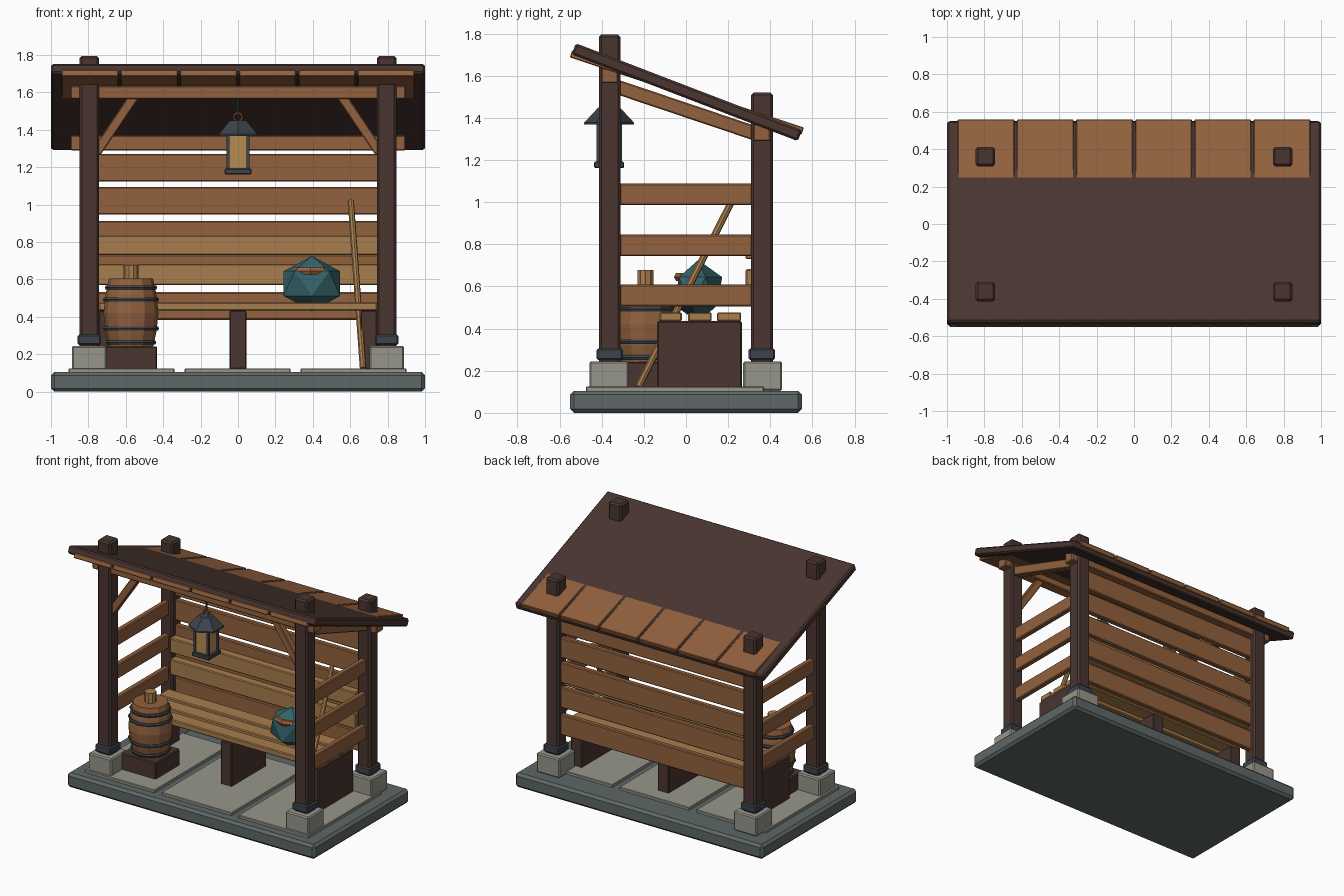
import bpy, bmesh, math
from mathutils import Vector, Matrix

if "Cube" in bpy.data.objects:
    bpy.data.objects.remove(bpy.data.objects["Cube"])


def mat(name, r, g, b):
    m = bpy.data.materials.new(name)
    m.diffuse_color = (r, g, b, 1)
    m.use_nodes = True
    m.node_tree.nodes["Principled BSDF"].inputs["Base Color"].default_value = m.diffuse_color
    return m


DARK = mat("dark wood", 0.068, 0.036, 0.030)
PLANK = mat("brown plank", 0.29, 0.120, 0.048)
TAN = mat("pale wood", 0.39, 0.205, 0.075)
SLATE = mat("slate base", 0.112, 0.138, 0.135)
STONE = mat("pale stone", 0.31, 0.305, 0.26)
IRON = mat("blue iron", 0.045, 0.056, 0.070)
GLASS = mat("lantern amber", 0.46, 0.26, 0.085)
TEAL = mat("teal cloth", 0.034, 0.125, 0.140)
STRAP = mat("orange leather", 0.34, 0.115, 0.040)


def finish(bm, name, m):
    bmesh.ops.recalc_face_normals(bm, faces=bm.faces)
    me = bpy.data.meshes.new(name)
    bm.to_mesh(me)
    bm.free()
    me.materials.append(m)
    ob = bpy.data.objects.new(name, me)
    bpy.context.collection.objects.link(ob)
    return ob


def box(name, c, s, m, bevel=0.006, rot=(0, 0, 0)):
    """Chamfered box from centre and size."""
    bm = bmesh.new()
    bmesh.ops.create_cube(bm, size=1)
    bmesh.ops.scale(bm, vec=s, verts=bm.verts)
    if bevel:
        bmesh.ops.bevel(bm, geom=bm.edges[:], offset=bevel, segments=1, affect='EDGES')
    ob = finish(bm, name, m)
    ob.location, ob.rotation_euler = c, rot
    return ob


def span(name, x, y, z, m, bevel=0.006):
    """Chamfered box from (min, max) pairs."""
    return box(name, [(a + b) / 2 for a, b in (x, y, z)],
               [b - a for a, b in (x, y, z)], m, bevel)


def lathe(name, c, profile, m, sides=12, turn=0.0):
    """Closed turned shape from (radius, z) pairs."""
    bm = bmesh.new()
    rings = []
    for r, z in profile:
        rings.append([bm.verts.new((r * math.cos(turn + 2 * math.pi * i / sides),
                                    r * math.sin(turn + 2 * math.pi * i / sides), z))
                      for i in range(sides)])
    for lo, hi in zip(rings, rings[1:]):
        for i in range(sides):
            j = (i + 1) % sides
            bm.faces.new((lo[i], lo[j], hi[j], hi[i]))
    bm.faces.new(rings[0])
    bm.faces.new(rings[-1])
    ob = finish(bm, name, m)
    ob.location = c
    return ob


def torus(name, c, major, minor, scale, m, rot=(0, 0, 0), n=10, k=6):
    bm = bmesh.new()
    v = [[bm.verts.new(((major + minor * math.cos(2 * math.pi * j / k)) * math.cos(2 * math.pi * i / n),
                        (major + minor * math.cos(2 * math.pi * j / k)) * math.sin(2 * math.pi * i / n),
                        minor * math.sin(2 * math.pi * j / k))) for j in range(k)] for i in range(n)]
    for i in range(n):
        for j in range(k):
            a, b = (i + 1) % n, (j + 1) % k
            bm.faces.new((v[i][j], v[a][j], v[a][b], v[i][b]))
    ob = finish(bm, name, m)
    ob.location, ob.rotation_euler, ob.scale = c, rot, scale
    return ob


# Base and paving
span("base", (-1, 1), (-.55, .55), (0, .105), SLATE, .018)
for x in ((-.905, -.34), (-.285, .28), (.335, .9)):
    span("paving_slab", x, (-.475, .37), (.095, .125), STONE, .004)

# Posts with stone footings and iron collars, side slats, rafters, braces
for s in (-1, 1):
    X = .795 * s
    for y, top, label in ((-.362, 1.795, "front"), (.36, 1.52, "back")):
        box(label + "_footing", (X, y * 1.01, .175), (.185, .185, .14), STONE, .008)
        box(label + "_collar", (X, y, .278), (.125, .125, .055), IRON, .008)
        box(label + "_post", (X, y, (top + .2) / 2), (.104, .104, top - .2), DARK, .012)
    for z in (.557, .795, 1.037):
        box("side_slat", (X, 0, z), (.04, .63, .103), PLANK)
    box("side_rafter", (X, 0, 1.437), (.06, .72, .068), PLANK, .006, (-math.radians(18.6), 0, 0))
    box("corner_brace", (.652 * s, -.362, 1.435), (.052, .05, .38), PLANK, .005,
        (0, -s * math.radians(34), 0))

# Lintels
span("front_lintel", (-.895, .895), (-.402, -.322), (1.565, 1.635), PLANK)
span("back_lintel", (-.895, .895), (.32, .40), (1.29, 1.37), PLANK)

# Roof: dark sheet crossing a shallower layer of planks
box("roof_sheet", (0, .004, 1.522), (2, 1.15, .056), DARK, .010, (-math.radians(21), 0, 0))
for i in range(6):
    box("roof_plank", (-.791 + i * .3165, .004, 1.521), (.303, 1.16, .035), PLANK, .004,
        (-math.radians(18.4), 0, 0))

# Back wall boards
for z in (1.197, 1.02, .838, .657, .458):
    box("wall_board", (0, .36, z), (1.51, .04, .148), PLANK)

# Bench
for y in ((-.125, -.02), (.01, .122), (.147, .262)):
    span("seat_slat", (-.745, .745), y, (.434, .477), TAN)
for z in ((.57, .682), (.73, .837)):
    span("seat_back", (-.75, .75), (.283, .345), z, TAN)
for x in (-.7, 0, .7):
    span("bench_support", (x - .045, x + .045), (-.137, .265), (.12, .435), DARK)

# Barrel on a plinth
B = (-.572, -.192, 0)
box("barrel_plinth", (B[0], B[1], .18), (.28, .28, .125), DARK)
lathe("barrel", B, [(.118, .24), (.136, .32), (.147, .42), (.136, .52), (.118, .605)], PLANK)
for z, r in ((.263, .130), (.338, .145), (.492, .145), (.556, .135)):
    lathe("barrel_hoop", B, [(r, z - .011), (r + .005, z), (r, z + .011)], IRON)
lathe("barrel_bung", B, [(.039, .60), (.039, .678)], TAN, 10)

# Hanging lantern
L = (0, -.365, 0)
box("lantern_base", (0, L[1], 1.177), (.142, .142, .03), IRON, .005)
box("lantern_glass", (0, L[1], 1.28), (.104, .104, .19), GLASS, 0)
for sx in (-1, 1):
    for sy in (-1, 1):
        box("lantern_bar", (.053 * sx, L[1] + .053 * sy, 1.28), (.015, .015, .2), IRON, 0)
lathe("lantern_roof", L, [(.118, 1.368), (.118, 1.378), (.06, 1.44), (.05, 1.45)], IRON, 6, math.pi / 6)
torus("lantern_ring", (0, L[1], 1.468), .022, .006, (1, 1, 1), STRAP, (math.pi / 2, 0, 0))
lathe("lantern_hook", L, [(.007, 1.48), (.007, 1.58)], IRON, 6)

# Faceted bundle with a strap
bm = bmesh.new()
bmesh.ops.create_icosphere(bm, subdivisions=1, radius=1, matrix=Matrix.Rotation(math.radians(18), 4, 'Z'))
bmesh.ops.scale(bm, vec=(.177, .127, .148), verts=bm.verts)
bundle = finish(bm, "bundle", TEAL)
bundle.location = (.395, .058, .578)
torus("bundle_strap", (.388, .035, .645), .085, .022, (1, .86, 1), STRAP, n=8)

# Leaning staff
a, b = Vector((.668, -.225, .125)), Vector((.603, .225, 1.02))
staff = lathe("leaning_staff", (a + b) / 2, [(.017, -(b - a).length / 2), (.017, (b - a).length / 2)], TAN, 8)
staff.rotation_euler = (b - a).to_track_quat('Z', 'Y').to_euler()
